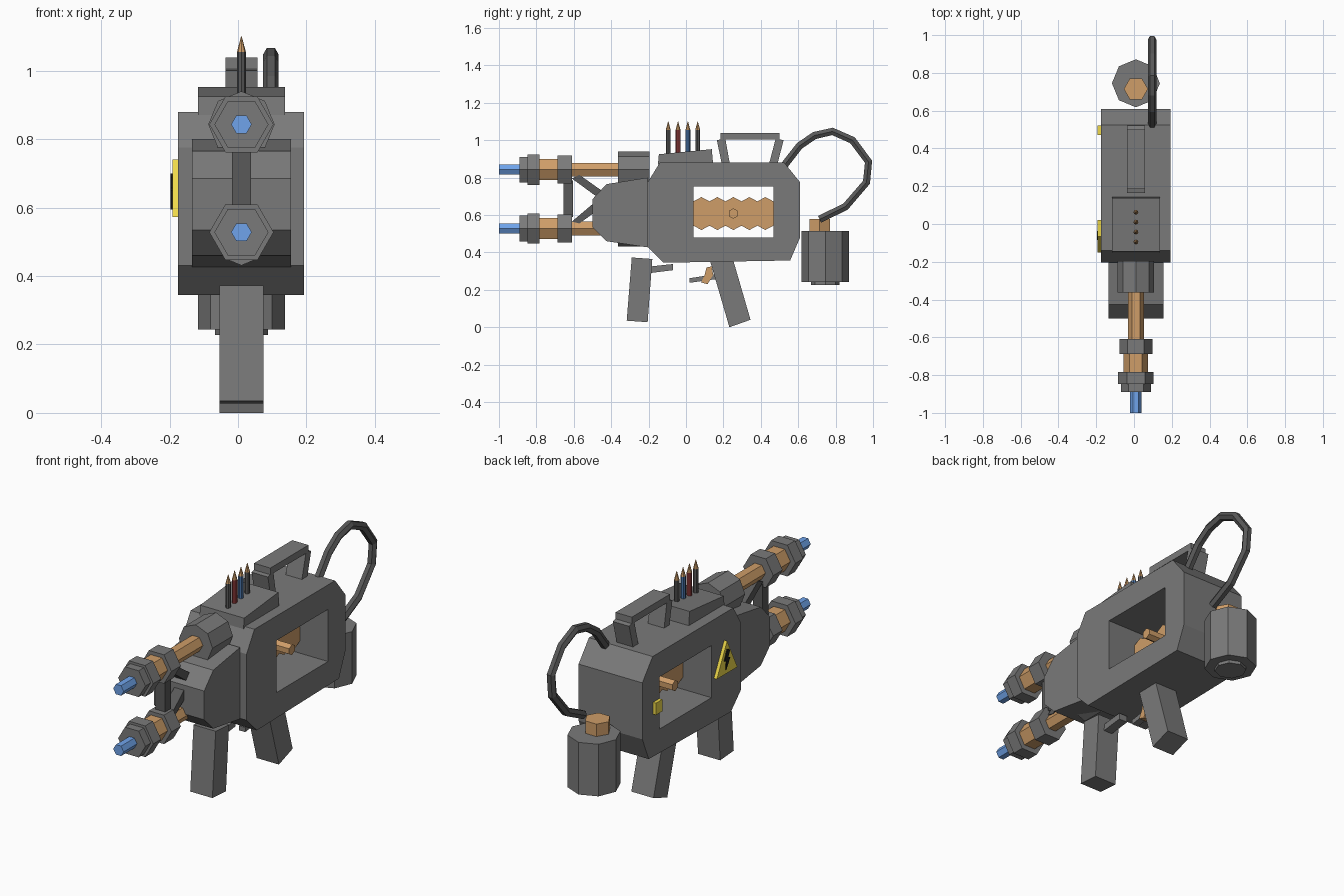
import bpy, bmesh
from math import sin, cos, tau, pi

if "Cube" in bpy.data.objects:
    bpy.data.objects.remove(bpy.data.objects["Cube"])

MID = 0.01  # centre plane of the body in x


def material(name, r, g, b):
    m = bpy.data.materials.new(name)
    m.diffuse_color = (r, g, b, 1)
    m.use_nodes = True
    m.node_tree.nodes["Principled BSDF"].inputs["Base Color"].default_value = m.diffuse_color
    return m


GREY = material("gunmetal", 0.195, 0.195, 0.195)
COPPER = material("copper", 0.62, 0.34, 0.14)
BLUE = material("blue", 0.16, 0.37, 0.83)
NAVY = material("navy", 0.07, 0.18, 0.40)
RED = material("red", 0.32, 0.05, 0.05)
YELLOW = material("yellow", 0.87, 0.70, 0.07)
DARK = material("dark", 0.10, 0.10, 0.10)
BLACK = material("black", 0.01, 0.01, 0.01)


def loft(name, rings, mat=GREY):
    """Flat-shaded solid skinned through equal-sized rings of points."""
    bm = bmesh.new()
    loops = [[bm.verts.new(p) for p in ring] for ring in rings]
    n = len(loops[0])
    for a, b in zip(loops, loops[1:]):
        for i in range(n):
            j = (i + 1) % n
            bm.faces.new((a[i], a[j], b[j], b[i]))
    bm.faces.new(loops[0][::-1])
    bm.faces.new(loops[-1])
    bmesh.ops.recalc_face_normals(bm, faces=bm.faces)
    me = bpy.data.meshes.new(name)
    bm.to_mesh(me)
    bm.free()
    ob = bpy.data.objects.new(name, me)
    bpy.context.collection.objects.link(ob)
    me.materials.append(mat)
    return ob


def plate(name, pts, x0, x1, mat=GREY):
    """Side profile of (y, z) points extruded from x0 to x1."""
    return loft(name, [[(x, y, z) for y, z in pts] for x in (x0, x1)], mat)


def slab(name, pts, half, mat=GREY):
    return plate(name, pts, MID - half, MID + half, mat)


def rod(name, axis, n, a, b, stations, mat=GREY, turn=0.0):
    """n-sided rod; a, b are its centre across the axis, stations are (position, radius)."""
    def point(t, r, k):
        u = a + r * cos(turn + tau * k / n)
        v = b + r * sin(turn + tau * k / n)
        return {'x': (t, u, v), 'y': (u, t, v), 'z': (u, v, t)}[axis]
    return loft(name, [[point(t, r, k) for k in range(n)] for t, r in stations], mat)


def rect(y0, y1, z0, z1):
    return [(y0, z0), (y1, z0), (y1, z1), (y0, z1)]


# Main body with a window cut right through
body = plate("main_body", [(-0.14, 0.88), (0.525, 0.88), (0.61, 0.775), (0.61, 0.48),
                           (0.557, 0.357), (-0.12, 0.345), (-0.205, 0.43), (-0.205, 0.775)],
             -0.175, 0.193)
cutter = plate("window_cutter", rect(0.04, 0.467, 0.48, 0.752), -0.4, 0.4)
cutter.hide_render = True
cutter.hide_viewport = True
cut = body.modifiers.new("window", 'BOOLEAN')
cut.operation = 'DIFFERENCE'
cut.solver = 'EXACT'
cut.object = cutter

# Zigzag copper plate and hexagonal axle inside the window
ys = [0.04 + 0.427 * i / 10 for i in range(11)]
wave = [0.088 if i % 2 else 0.065 for i in range(11)]
slab("window_core", [(y, 0.608 + w) for y, w in zip(ys, wave)]
     + [(y, 0.608 - w) for y, w in list(zip(ys, wave))[::-1]], 0.02, COPPER)
rod("window_axle", 'x', 6, 0.253, 0.608, [(MID - 0.125, 0.028), (MID + 0.125, 0.028)],
    COPPER, pi / 2)

# Nose block
slab("nose", [(-0.205, 0.80), (-0.425, 0.765), (-0.5, 0.685), (-0.5, 0.535),
              (-0.425, 0.46), (-0.205, 0.427)], 0.145)

# Twin barrels: hexagonal sections in front of an octagonal socket
sections = [("blue_tip", -1.0, -0.88, 0.030, BLUE), ("tip_collar", -0.89, -0.847, 0.079, GREY),
            ("front_collar", -0.847, -0.783, 0.094, GREY),
            ("copper_sleeve", -0.783, -0.687, 0.065, COPPER),
            ("rear_collar", -0.687, -0.61, 0.087, GREY),
            ("copper_tube", -0.61, -0.34, 0.042, COPPER)]
for side, z in (("upper", 0.843), ("lower", 0.528)):
    for part, y0, y1, r, mat in sections:
        rod(f"{side}_{part}", 'y', 6, MID, z, [(y0, r), (y1, r)], mat)
    rod(f"{side}_socket", 'y', 8, MID, z, [(-0.363, 0.097), (-0.195, 0.097)])

# Struts tying the barrels to the nose
slab("barrel_strut", rect(-0.655, -0.605, 0.59, 0.785), 0.028, DARK)
slab("upper_brace", [(-0.61, 0.795), (-0.57, 0.815), (-0.45, 0.73), (-0.48, 0.70)], 0.028, DARK)
slab("lower_brace", [(-0.61, 0.565), (-0.57, 0.555), (-0.48, 0.62), (-0.48, 0.675)], 0.028, DARK)

# Top mount with four pointed pins
slab("top_mount", [(-0.15, 0.87), (-0.145, 0.925), (0.138, 0.952), (0.145, 0.87)], 0.127)
for i, mat in enumerate((DARK, RED, NAVY, DARK)):
    y = -0.095 + 0.0525 * i
    rod(f"pin_{i + 1}", 'z', 8, MID, y, [(0.92, 0.013), (1.055, 0.013)], mat)
    rod(f"pin_tip_{i + 1}", 'z', 8, MID, y, [(1.055, 0.013), (1.10, 0.001)], COPPER)

# Carry handle
slab("handle_bar", rect(0.185, 0.50, 1.003, 1.039), 0.047)
slab("handle_front_leg", [(0.165, 1.0), (0.21, 1.01), (0.235, 0.87), (0.192, 0.87)], 0.047)
slab("handle_rear_leg", [(0.48, 1.01), (0.522, 1.0), (0.488, 0.87), (0.443, 0.87)], 0.047)

# Hose looping from the body to the canister
path = [(0.525, 0.865), (0.607, 0.97), (0.687, 1.025), (0.783, 1.047), (0.89, 1.0),
        (0.976, 0.885), (0.965, 0.775), (0.853, 0.645), (0.714, 0.577)]
cu = bpy.data.curves.new("hose", 'CURVE')
cu.dimensions = '3D'
cu.bevel_depth = 0.023
cu.bevel_resolution = 1
cu.use_fill_caps = True
sp = cu.splines.new('POLY')
sp.points.add(len(path) - 1)
for p, (y, z) in zip(sp.points, path):
    p.co = (0.096, y, z, 1)
sp.use_smooth = False
cu.materials.append(DARK)
bpy.context.collection.objects.link(bpy.data.objects.new("hose", cu))

# Canister behind the body
rod("canister", 'z', 8, MID, 0.745, [(0.243, 0.127), (0.515, 0.127)])
rod("canister_base", 'z', 8, MID, 0.745, [(0.227, 0.077), (0.25, 0.077)])
rod("canister_cap", 'z', 6, MID, 0.715, [(0.51, 0.064), (0.58, 0.064)], COPPER)

# Grips, foregrip link and trigger
slab("front_grip", [(-0.29, 0.373), (-0.18, 0.365), (-0.205, 0.027), (-0.317, 0.035)], 0.064)
slab("rear_grip", [(0.13, 0.35), (0.252, 0.36), (0.345, 0.04), (0.232, 0.0)], 0.064)
slab("grip_link", [(-0.19, 0.325), (-0.07, 0.338), (-0.07, 0.305), (-0.19, 0.29)], 0.025)
slab("trigger_guard", [(0.02, 0.262), (0.16, 0.285), (0.16, 0.257), (0.02, 0.238)], 0.018)
slab("trigger", [(0.11, 0.32), (0.138, 0.325), (0.145, 0.28), (0.115, 0.23),
                 (0.08, 0.24), (0.10, 0.28)], 0.025, COPPER)

# Hazard sign and small catch on the left side
plate("hazard_sign", [(-0.15, 0.573), (0.02, 0.573), (-0.065, 0.74)], -0.192, -0.17, YELLOW)
plate("hazard_bolt", [(-0.062, 0.70), (-0.038, 0.645), (-0.055, 0.64), (-0.05, 0.595),
                      (-0.085, 0.65), (-0.068, 0.657), (-0.083, 0.69)], -0.197, -0.19, BLACK)
plate("side_catch", rect(0.47, 0.522, 0.578, 0.64), -0.192, -0.17, YELLOW)
